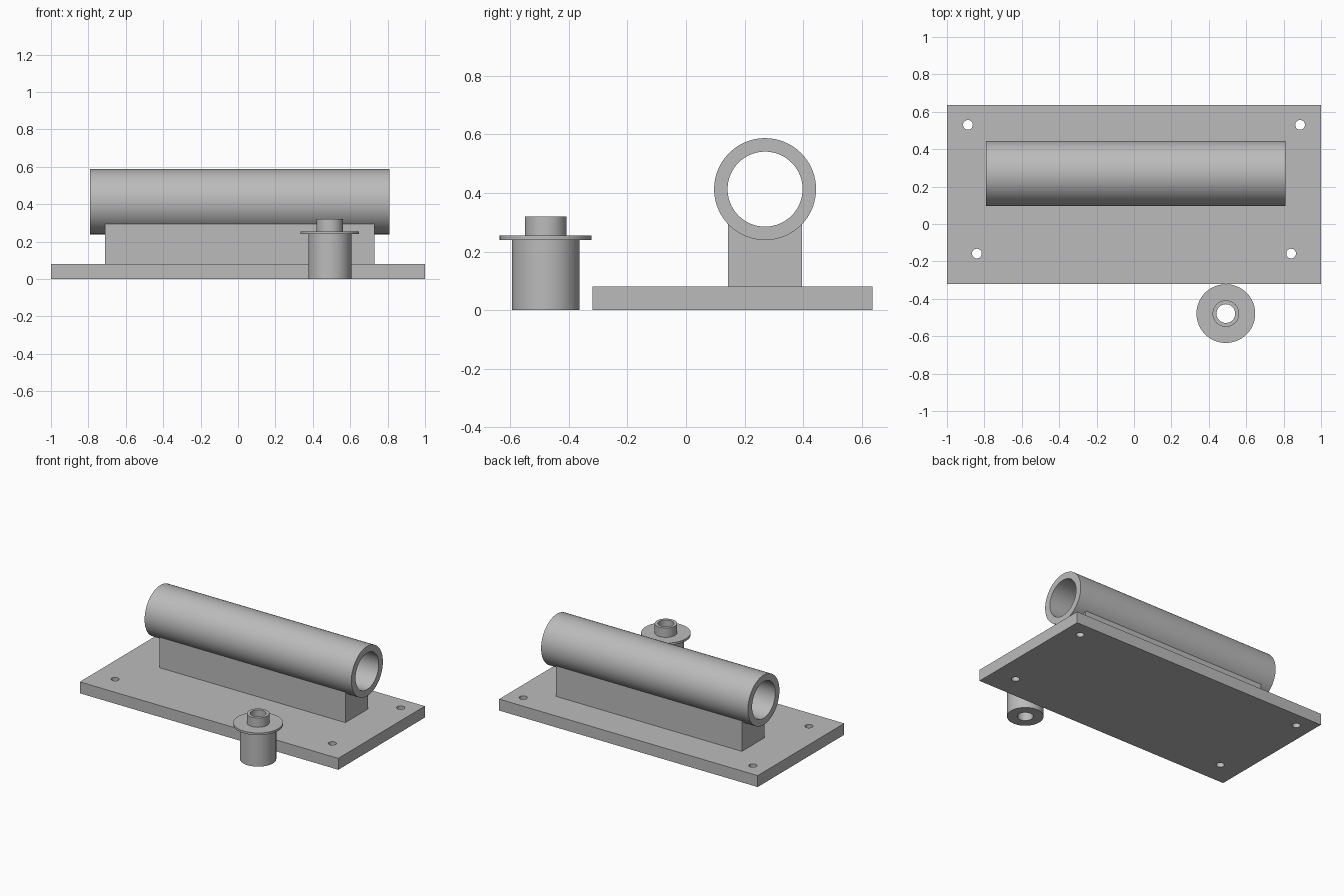
import bpy, bmesh, math
from mathutils import Matrix, Vector

cube = bpy.data.objects.get("Cube")
if cube:
    bpy.data.objects.remove(cube, do_unlink=True)

grey = bpy.data.materials.new("plain grey")
grey.use_nodes = True
COLOUR = (0.5, 0.5, 0.5, 1)
grey.diffuse_color = COLOUR
grey.node_tree.nodes["Principled BSDF"].inputs["Base Color"].default_value = COLOUR


def finish(name, bm, smooth=False):
    """Turn a bmesh into a named grey object."""
    bmesh.ops.recalc_face_normals(bm, faces=bm.faces)
    mesh = bpy.data.meshes.new(name)
    bm.to_mesh(mesh)
    bm.free()
    obj = bpy.data.objects.new(name, mesh)
    bpy.context.collection.objects.link(obj)
    mesh.materials.append(grey)
    if smooth:
        bpy.ops.object.select_all(action="DESELECT")
        obj.select_set(True)
        bpy.context.view_layer.objects.active = obj
        bpy.ops.object.shade_smooth_by_angle(angle=math.radians(30))
    return obj


def lathe(name, profile, matrix, steps=96):
    """Spin a closed (radius, height) profile about z, then place it."""
    bm = bmesh.new()
    verts = [bm.verts.new((r, 0, h)) for r, h in profile]
    edges = [bm.edges.new((v, verts[i - 1])) for i, v in enumerate(verts)]
    bmesh.ops.spin(bm, geom=verts + edges, cent=(0, 0, 0), axis=(0, 0, 1),
                   angle=math.tau, steps=steps)
    bmesh.ops.remove_doubles(bm, verts=bm.verts, dist=0.0001)
    bm.transform(matrix)
    return finish(name, bm, smooth=True)


def prism(name, outline, x0, x1):
    """Extrude a (y, z) outline along x."""
    bm = bmesh.new()
    face = bm.faces.new([bm.verts.new((x0, y, z)) for y, z in outline])
    out = bmesh.ops.extrude_face_region(bm, geom=[face])["geom"]
    moved = [g for g in out if isinstance(g, bmesh.types.BMVert)]
    bmesh.ops.translate(bm, verts=moved, vec=(x1 - x0, 0, 0))
    return finish(name, bm)


# Base plate with four screw holes
PLATE_TOP = 0.08
plate = prism("base_plate", [(-0.32, 0), (0.636, 0), (0.636, PLATE_TOP),
                             (-0.32, PLATE_TOP)], -1, 1)
bm = bmesh.new()
for x, y in ((0.888, 0.53), (0.84, -0.158)):
    for side in (-1, 1):
        bmesh.ops.create_cone(bm, cap_ends=True, segments=32, radius1=0.026,
                              radius2=0.026, depth=0.4,
                              matrix=Matrix.Translation((side * x, y, 0)))
cutter = finish("screw_hole_cutter", bm)
cutter.hide_render = True
mod = plate.modifiers.new("screw holes", "BOOLEAN")
mod.operation = "DIFFERENCE"
mod.solver = "EXACT"
mod.object = cutter
bpy.context.view_layer.objects.active = plate
bpy.ops.object.modifier_apply(modifier=mod.name)
bpy.data.objects.remove(cutter, do_unlink=True)
bpy.ops.object.select_all(action="DESELECT")
plate.select_set(True)
bpy.ops.object.shade_smooth_by_angle(angle=math.radians(30))

# Horizontal tube
AXIS_Y, AXIS_Z, OUTER, BORE = 0.27, 0.413, 0.174, 0.128
lathe("tube", [(BORE, -0.79), (OUTER, -0.79), (OUTER, 0.81), (BORE, 0.81)],
      Matrix.Translation((0, AXIS_Y, AXIS_Z)) @ Matrix.Rotation(math.pi / 2, 4, "Y"))

# Support rib, its top hollowed to cradle the tube
HALF, SEAT = 0.126, OUTER - 0.004
reach = math.asin(HALF / SEAT)
cradle = []
for i in range(17):
    a = reach * (1 - i / 8)
    cradle.append((AXIS_Y + SEAT * math.sin(a), AXIS_Z - SEAT * math.cos(a)))
prism("support_rib", [(AXIS_Y - HALF, PLATE_TOP), (AXIS_Y + HALF, PLATE_TOP)] + cradle,
      -0.71, 0.73)

# Loose flanged bushing
lathe("flanged_bushing",
      [(0.05, 0), (0.115, 0), (0.115, 0.24), (0.157, 0.24), (0.157, 0.255),
       (0.071, 0.255), (0.071, 0.32), (0.05, 0.32)],
      Matrix.Translation((0.491, -0.479, 0)))
